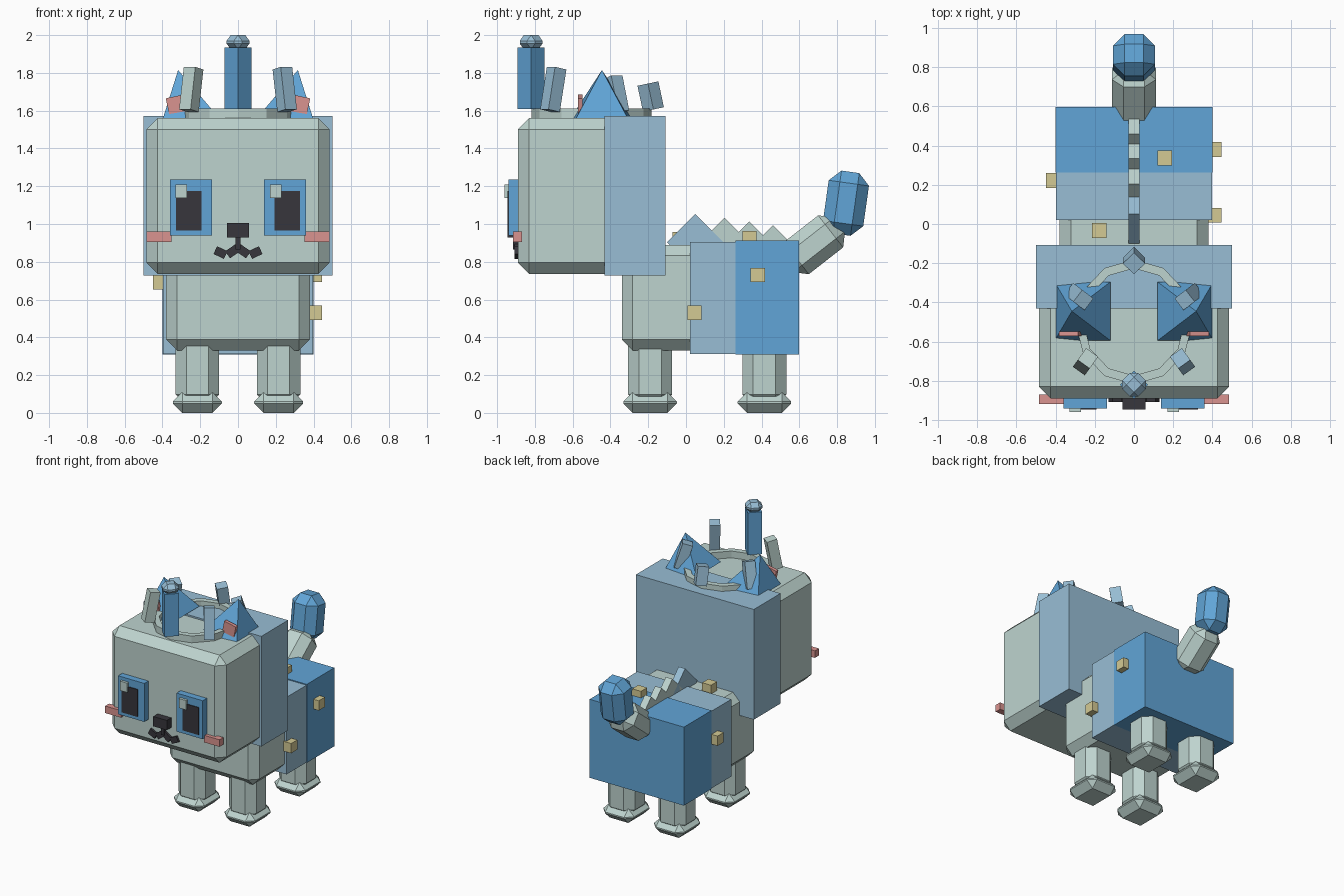
import bpy, bmesh, math
from mathutils import Vector, Matrix

if "Cube" in bpy.data.objects:
    bpy.data.objects.remove(bpy.data.objects["Cube"])


def srgb(r, g, b):
    return [((c / 255 + 0.055) / 1.055) ** 2.4 for c in (r, g, b)] + [1]


def material(name, *rgb):
    m = bpy.data.materials.new(name)
    m.diffuse_color = srgb(*rgb)
    m.use_nodes = True
    m.node_tree.nodes["Principled BSDF"].inputs["Base Color"].default_value = m.diffuse_color
    return m


FUR = material("pale_grey_green", 190, 212, 207)
SKY = material("light_blue", 152, 190, 213)
BLUE = material("mid_blue", 97, 165, 215)
PINK = material("pink", 218, 148, 144)
DARK = material("charcoal", 55, 54, 60)
GOLD = material("sand_gold", 212, 202, 148)


def finish(name, bm, mat):
    bmesh.ops.recalc_face_normals(bm, faces=bm.faces)
    mesh = bpy.data.meshes.new(name)
    bm.to_mesh(mesh)
    bm.free()
    mesh.materials.append(mat)
    ob = bpy.data.objects.new(name, mesh)
    bpy.context.collection.objects.link(ob)
    return ob


def box(name, center, size, mat, bevel=0, rot=None):
    """Box with optional single-step chamfer and rotation matrix."""
    bm = bmesh.new()
    bmesh.ops.create_cube(bm, size=1, matrix=Matrix.Diagonal((*size, 1)))
    if bevel:
        bmesh.ops.bevel(bm, geom=bm.edges[:], offset=bevel, segments=1,
                        profile=0.5, affect='EDGES')
    if rot:
        bm.transform(rot)
    bm.transform(Matrix.Translation(center))
    return finish(name, bm, mat)


def span(name, lo, hi, mat, bevel=0):
    lo, hi = Vector(lo), Vector(hi)
    return box(name, (lo + hi) / 2, hi - lo, mat, bevel)


def beam(name, a, b, width, depth, mat):
    """Square bar running from a to b."""
    a, b = Vector(a), Vector(b)
    rot = (b - a).to_track_quat('Z', 'Y').to_matrix().to_4x4()
    return box(name, (a + b) / 2, (width, depth, (b - a).length), mat, 0, rot)


def turn(deg, axis):
    return Matrix.Rotation(math.radians(deg), 4, axis)


# Head and hood
span("head", (-0.485, -0.89, 0.735), (0.485, -0.14, 1.56), FUR, 0.06)
span("hood", (-0.5, -0.432, 0.727), (0.5, -0.108, 1.572), SKY)

# Body, with two coloured bands around the rear
span("body", (-0.38, -0.34, 0.33), (0.38, 0.5, 0.89), FUR, 0.058)
span("body_band", (-0.398, 0.02, 0.313), (0.398, 0.262, 0.905), SKY)
span("rump", (-0.4, 0.262, 0.31), (0.4, 0.597, 0.912), BLUE)

# Legs and feet
for side, x in (("left", -0.215), ("right", 0.215)):
    for end, y in (("front", -0.19), ("back", 0.415)):
        box(f"{end}_{side}_leg", (x, y, 0.24), (0.23, 0.232, 0.4), FUR, 0.057)
        box(f"{end}_{side}_foot", (x, y, 0.055), (0.26, 0.284, 0.11), FUR, 0.05)

# Tail in two chunks
box("tail_base", (0, 0.675, 0.89), (0.225, 0.35, 0.215), FUR, 0.06, turn(38, 'X'))
box("tail_tip", (0, 0.847, 1.11), (0.215, 0.215, 0.335), BLUE, 0.06, turn(-8, 'X'))

# Eyes, cheeks and ears on both sides
for side, s in (("left", -1), ("right", 1)):
    box(f"{side}_eye", (s * 0.248, -0.905, 1.087), (0.222, 0.07, 0.295), BLUE)
    box(f"{side}_pupil", (s * 0.26, -0.925, 1.07), (0.135, 0.042, 0.21), DARK)
    box(f"{side}_eye_glint", (s * 0.25 - 0.05, -0.94, 1.173), (0.06, 0.04, 0.072), FUR)
    box(f"{side}_cheek", (s * 0.419, -0.893, 0.933), (0.133, 0.048, 0.054), PINK)

    # Four-sided ear leaning outwards
    bm = bmesh.new()
    base = [bm.verts.new((s * x, y, z)) for x, y, z in
            ((0.405, -0.295, 1.535), (0.12, -0.295, 1.585),
             (0.12, -0.595, 1.585), (0.405, -0.595, 1.535))]
    tip = bm.verts.new((s * 0.317, -0.445, 1.815))
    bm.faces.new(base)
    for i in range(4):
        bm.faces.new((base[i], base[(i + 1) % 4], tip))
    finish(f"{side}_ear", bm, BLUE)
    box(f"{side}_inner_ear", (s * 0.32, -0.56, 1.612), (0.1, 0.025, 0.13), PINK, 0,
        turn(s * 12, 'Y'))

# Nose and mouth
box("nose", (0, -0.91, 0.967), (0.115, 0.07, 0.075), DARK)
span("mouth_stem", (-0.013, -0.915, 0.865), (0.013, -0.87, 0.94), DARK)
for s in (-1, 1):
    beam("mouth_inner", (0, -0.893, 0.875), (s * 0.055, -0.893, 0.837), 0.028, 0.045, DARK)
    beam("mouth_outer", (s * 0.065, -0.893, 0.835), (s * 0.12, -0.893, 0.862), 0.028, 0.045, DARK)

# Crown ring: square section swept around twelve sides
bm = bmesh.new()
rings = []
for i in range(12):
    a = math.tau * i / 12
    rings.append([bm.verts.new((r * math.cos(a), -0.5 + r * 1.06 * math.sin(a), z))
                  for r, z in ((0.3, 1.55), (0.3, 1.612), (0.258, 1.612), (0.258, 1.55))])
for i in range(12):
    p, q = rings[i], rings[(i + 1) % 12]
    for j in range(4):
        k = (j + 1) % 4
        bm.faces.new((p[j], p[k], q[k], q[j]))
finish("crown_ring", bm, FUR)

# Crown posts leaning inwards, tall front horn with a gem
for s, mat in ((-1, FUR), (1, SKY)):
    beam("crown_front_post", (s * 0.26, -0.72, 1.6), (s * 0.235, -0.685, 1.825), 0.075, 0.075, mat)
    beam("crown_side_post", (s * 0.305, -0.352, 1.59), (s * 0.258, -0.388, 1.775), 0.075, 0.075, SKY)
bm_rot = turn(45, 'Z')
box("crown_back_post", (0, -0.187, 1.675), (0.08, 0.08, 0.14), SKY, 0, turn(12, 'X') @ bm_rot)
box("crown_horn", (0, -0.82, 1.772), (0.101, 0.101, 0.325), BLUE, 0, bm_rot)
box("horn_gem", (0, -0.82, 1.9625), (0.115, 0.115, 0.075), SKY, 0.03, bm_rot)

# Back spikes: thin plates standing on a corner, shrinking to the rear
for i, (y, r) in enumerate(((0.05, 0.15), (0.205, 0.13), (0.335, 0.11), (0.46, 0.09))):
    side = r * math.sqrt(2)
    box(f"back_spike_{i + 1}", (0, y, 0.903), (0.055, side, side),
        SKY if i == 0 else FUR, 0, turn(45, 'X'))

# Small gold studs on the body
for i, p in enumerate(((0.408, 0.38, 0.73), (0.408, 0.045, 0.53), (-0.412, 0.222, 0.69),
                       (0.157, 0.337, 0.925), (-0.178, -0.033, 0.92))):
    box(f"stud_{i + 1}", p, (0.075, 0.075, 0.075), GOLD)
